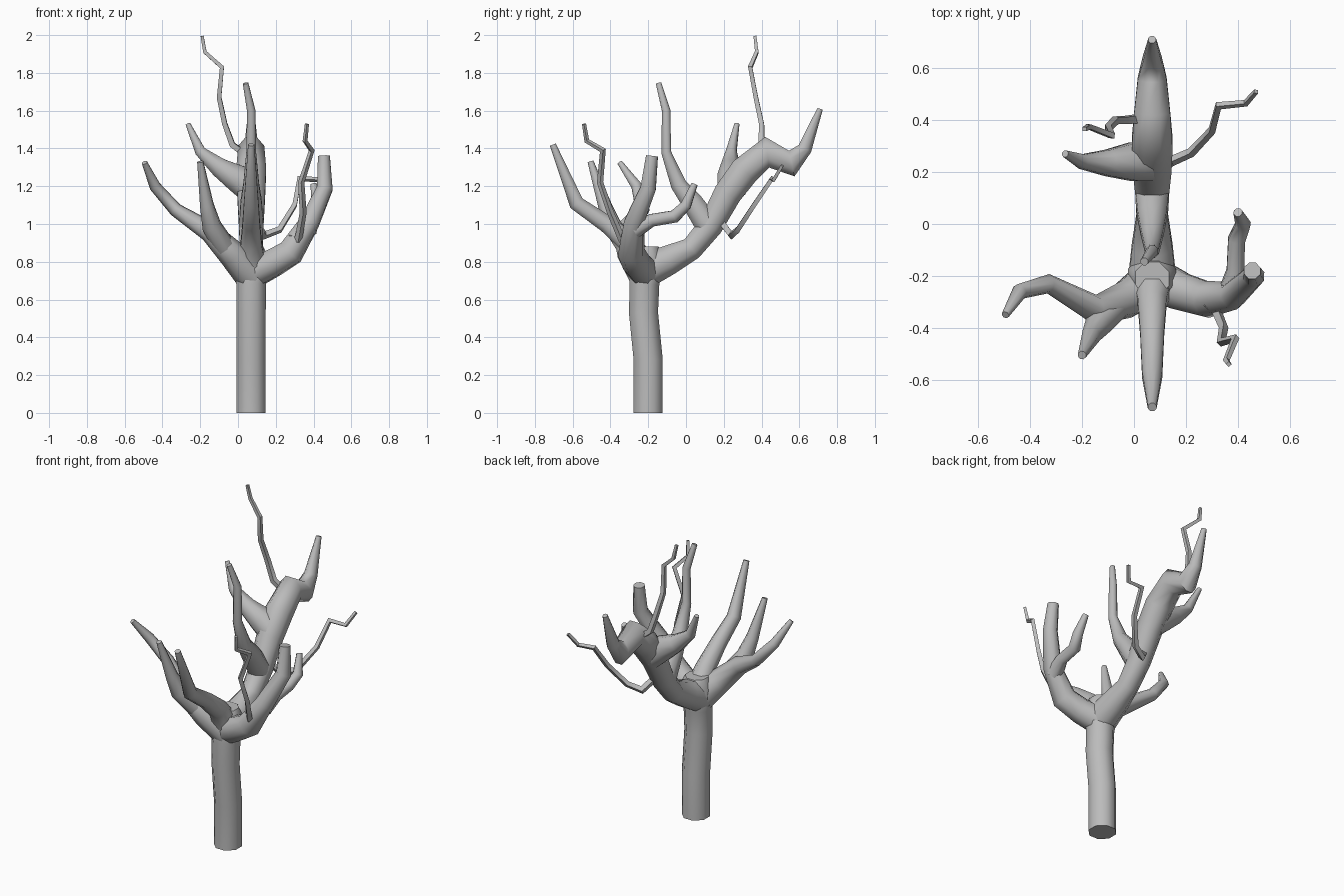
import bpy
import bmesh
import math
from mathutils import Vector

default_cube = bpy.data.objects.get("Cube")
if default_cube:
    bpy.data.objects.remove(default_cube, do_unlink=True)

# One plain colour for the whole tree
bark = bpy.data.materials.new("bark_grey")
bark.use_nodes = True
bark.diffuse_color = (.5, .5, .5, 1)
bark.node_tree.nodes["Principled BSDF"].inputs["Base Color"].default_value = bark.diffuse_color

AXIS = .07  # x of the trunk and of the limbs lying in its plane


def finish(name, bm):
    """Turn the bmesh into a smooth-shaded object with sharp caps."""
    bmesh.ops.recalc_face_normals(bm, faces=bm.faces)
    mesh = bpy.data.meshes.new(name)
    bm.to_mesh(mesh)
    bm.free()
    mesh.materials.append(bark)
    obj = bpy.data.objects.new(name, mesh)
    bpy.context.collection.objects.link(obj)
    bpy.ops.object.select_all(action='DESELECT')
    obj.select_set(True)
    bpy.context.view_layer.objects.active = obj
    bpy.ops.object.shade_smooth_by_angle(angle=math.radians(50))


def limb(name, *stations, sides=8):
    """Sweep a mitred polygon tube through (x, y, z, radius) stations."""
    points = [Vector(s[:3]) for s in stations]
    radii = [s[3] for s in stations]
    ways = [(b - a).normalized() for a, b in zip(points, points[1:])]
    ways.append(ways[-1])
    start = ways[0]
    helper = Vector((1, 0, 0)) if abs(start.x) < .9 else Vector((0, 1, 0))
    u = start.cross(helper).normalized()
    v = start.cross(u)
    spokes = []
    for k in range(sides):
        angle = math.tau * (k + .5) / sides
        spokes.append(u * math.cos(angle) + v * math.sin(angle))

    bm = bmesh.new()
    rings = []
    before = start
    for point, radius, after in zip(points, radii, ways):
        plane = (before + after).normalized()
        ring = []
        for spoke in spokes:
            slide = before * (spoke.dot(plane) / before.dot(plane))
            ring.append(bm.verts.new(point + (spoke - slide) * radius))
        rings.append(ring)
        turn = before.rotation_difference(after)
        spokes = [turn @ spoke for spoke in spokes]
        before = after
    for low, high in zip(rings, rings[1:]):
        for k in range(sides):
            n = (k + 1) % sides
            bm.faces.new((low[k], low[n], high[n], high[k]))
    bm.faces.new(rings[0])
    bm.faces.new(rings[-1])
    finish(name, bm)


def twig(name, *points, thick=.022, thin=.011):
    """Square-sectioned twig tapering evenly to its tip."""
    last = len(points) - 1
    stations = [(*p, thick + (thin - thick) * i / last) for i, p in enumerate(points)]
    limb(name, *stations, sides=4)


# Trunk with a slight forward lean
limb("trunk",
     (AXIS, -.2, 0, .083), (AXIS, -.2, .28, .083), (AXIS, -.225, .53, .083),
     (AXIS, -.22, .68, .085), (AXIS, -.21, .82, .1), (AXIS, -.21, .88, .07))

# Large rear limb, its hooked tip and its two side limbs
limb("rear_limb",
     (AXIS, -.22, .75, .1), (AXIS, -.09, .81, .085), (AXIS, .03, .87, .065),
     (AXIS, .13, .99, .07), (AXIS, .22, 1.16, .08), (AXIS, .31, 1.28, .085),
     (AXIS, .43, 1.38, .075), (AXIS, .56, 1.32, .06), (AXIS, .63, 1.4, .04),
     (AXIS, .71, 1.61, .016))
limb("rear_upright_limb",
     (AXIS, .11, 1, .07), (AXIS, .03, 1.12, .06), (AXIS, -.04, 1.21, .045),
     (AXIS, -.105, 1.38, .028), (AXIS, -.105, 1.6, .024), (.04, -.145, 1.745, .016))
limb("rear_right_limb",
     (AXIS, .24, 1.18, .08), (0, .24, 1.24, .08), (-.1, .235, 1.3, .055),
     (-.2, .24, 1.385, .03), (-.265, .27, 1.53, .014))

# Forward limb
limb("front_limb",
     (AXIS, -.24, .8, .08), (AXIS, -.3, .9, .06), (AXIS, -.42, 1, .05),
     (AXIS, -.58, 1.11, .042), (AXIS, -.705, 1.42, .018))

# Limb on the model's right, with its fork
limb("right_limb",
     (AXIS, -.22, .73, .09), (-.03, -.29, .84, .075), (-.15, -.33, .96, .055),
     (-.33, -.23, 1.075, .036), (-.44, -.26, 1.2, .03), (-.495, -.35, 1.325, .015))
limb("right_fork",
     (-.06, -.3, .86, .06), (-.14, -.39, .99, .052), (-.165, -.43, 1.1, .038),
     (-.2, -.505, 1.33, .017))

# Limb on the model's left, with its fork
limb("left_limb",
     (AXIS, -.21, .74, .09), (.18, -.26, .79, .078), (.28, -.29, .85, .072),
     (.38, -.275, 1.01, .055), (.46, -.2, 1.19, .044), (.455, -.18, 1.36, .034))
limb("left_fork",
     (.37, -.27, .97, .05), (.39, -.18, 1.02, .036), (.395, -.06, 1.04, .035),
     (.42, 0, 1.1, .03), (.4, .045, 1.21, .018))

# Thin crooked twigs
twig("top_twig",
     (.05, .41, 1.36), (-.03, .4, 1.42), (-.07, .4, 1.53), (-.1, .37, 1.67),
     (-.085, .34, 1.83), (-.175, .375, 1.91), (-.19, .365, 1.995))
twig("rear_left_twig",
     (.08, .18, 1.02), (.14, .24, .94), (.22, .275, .97), (.3, .36, 1.1),
     (.325, .455, 1.24), (.43, .465, 1.235), (.47, .51, 1.31))
twig("front_left_twig",
     (.28, -.3, .93), (.32, -.34, .92), (.345, -.4, 1.06), (.335, -.455, 1.22),
     (.39, -.44, 1.39), (.355, -.525, 1.44), (.365, -.54, 1.53))
